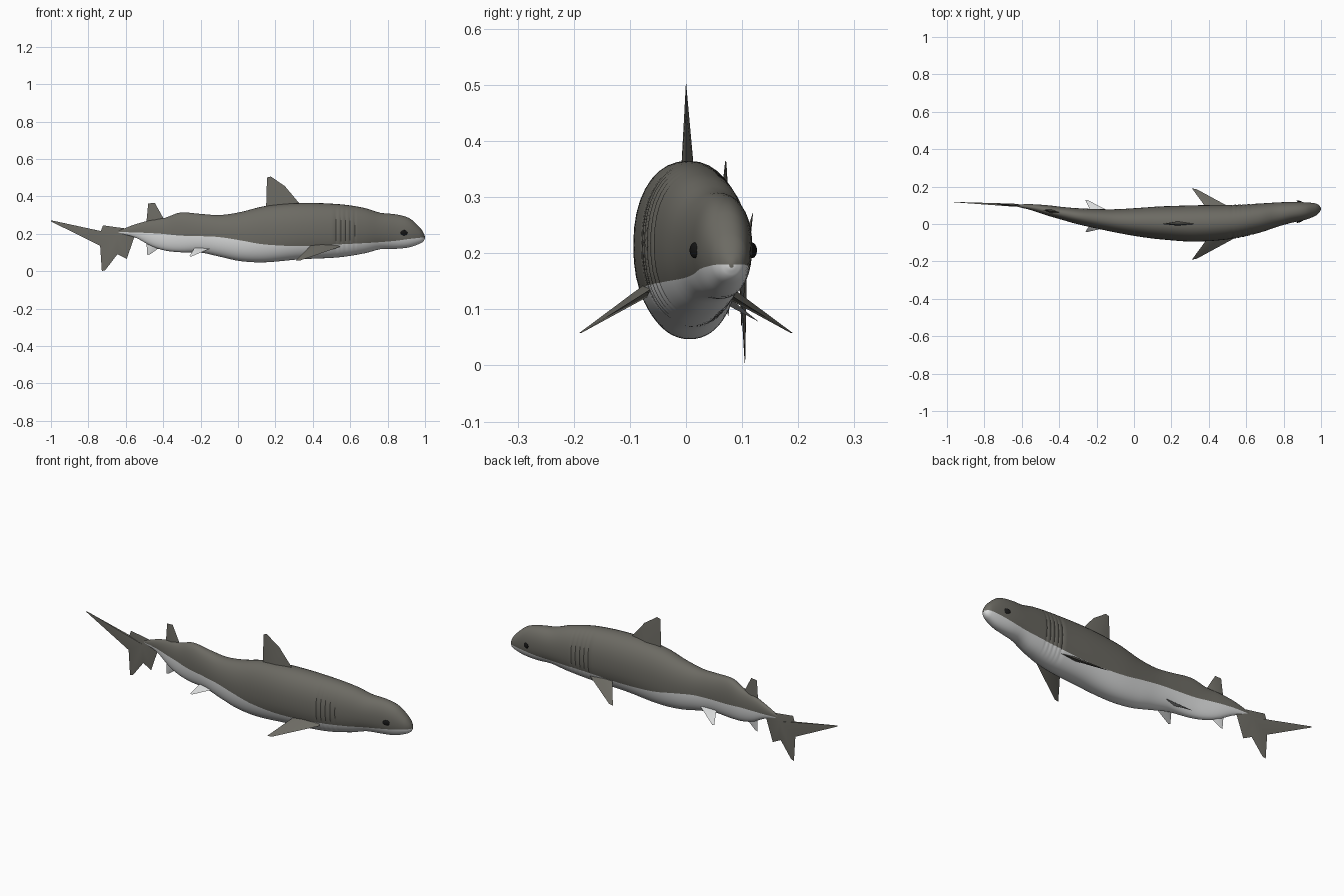
import bpy, bmesh, math
from mathutils import Vector

if "Cube" in bpy.data.objects:
    bpy.data.objects.remove(bpy.data.objects["Cube"])


def material(name, rgb):
    m = bpy.data.materials.new(name)
    m.diffuse_color = (*rgb, 1)
    m.use_nodes = True
    m.node_tree.nodes["Principled BSDF"].inputs["Base Color"].default_value = m.diffuse_color
    return m


GREY = material("grey back", (0.15, 0.145, 0.125))
PALE = material("pale belly", (0.70, 0.71, 0.71))
BLACK = material("black eye", (0.008, 0.008, 0.008))


def make(name, bm, mats, angle=30):
    bmesh.ops.recalc_face_normals(bm, faces=bm.faces)
    me = bpy.data.meshes.new(name)
    bm.to_mesh(me)
    bm.free()
    for m in mats:
        me.materials.append(m)
    ob = bpy.data.objects.new(name, me)
    bpy.context.collection.objects.link(ob)
    bpy.ops.object.select_all(action='DESELECT')
    ob.select_set(True)
    bpy.context.view_layer.objects.active = ob
    bpy.ops.object.shade_smooth_by_angle(angle=math.radians(angle))
    return ob


# Body stations: x, top z, bottom z, centre y, half width, colour line z
ROWS = [
    (-.64, .215, .203, .100, .004, .209), (-.55, .250, .180, .090, .016, .207),
    (-.46, .274, .132, .072, .028, .203), (-.39, .285, .110, .058, .034, .198),
    (-.31, .313, .101, .043, .042, .190), (-.20, .306, .099, .028, .052, .187),
    (-.10, .300, .078, .017, .062, .182), (.01, .315, .054, .010, .075, .165),
    (.14, .347, .047, .006, .088, .143), (.33, .364, .063, .003, .097, .134),
    (.54, .358, .074, .013, .090, .143), (.68, .337, .096, .033, .077, .150),
    (.76, .312, .117, .049, .066, .155), (.84, .304, .119, .062, .056, .162),
    (.915, .284, .127, .069, .047, .172), (.97, .236, .146, .077, .033, .178),
    (.99, .208, .158, .080, .020, .180), (1.0, .184, .174, .081, .004, .180)]
GILLS = [.525, .55, .575, .60, .625]


def station(x):
    """Smooth interpolation of the station rows at x."""
    i = max(k for k in range(len(ROWS) - 1) if ROWS[k][0] <= x + 1e-9)
    a, b = ROWS[i], ROWS[i + 1]
    p, q = ROWS[max(i - 1, 0)], ROWS[min(i + 2, len(ROWS) - 1)]
    h = b[0] - a[0]
    t = (x - a[0]) / h
    out = []
    for c in range(1, 6):
        m0 = (b[c] - p[c]) / (b[0] - p[0]) * h
        m1 = (q[c] - a[c]) / (q[0] - a[0]) * h
        out.append((2*t**3 - 3*t*t + 1) * a[c] + (t**3 - 2*t*t + t) * m0
                   + (3*t*t - 2*t**3) * b[c] + (t**3 - t*t) * m1)
    return out


def power(v, e):
    return math.copysign(abs(v) ** e, v)


# Body: rings split at the colour line, with gill grooves
N = 24
xs = []
for a, b in zip(ROWS, ROWS[1:]):
    n = max(3, int((b[0] - a[0]) / .02))
    xs += [a[0] + (b[0] - a[0]) * k / n for k in range(n)]
xs = [x for x in xs if not any(abs(x - g) < .009 for g in GILLS)] + [1.0]
xs = sorted(xs + [g + d for g in GILLS for d in (-.006, 0, .006)])
bm = bmesh.new()
rings = []
for x in xs:
    top, bot, yc, hw, line = station(x)
    zc, hz = (top + bot) / 2, (top - bot) / 2
    a0 = math.asin(max(-.9, min(.9, power((line - zc) / hz, 1.1))))
    angles = [a0 + (math.pi - 2 * a0) * k / N for k in range(N)]
    angles += [math.pi - a0 + (math.pi + 2 * a0) * k / N for k in range(N)]
    groove = .035 if x in GILLS else 0
    ring = []
    for t in angles:
        c, s = math.cos(t), math.sin(t)
        y = hw * power(c, 1 / 1.1) * (1 - groove * abs(c))
        ring.append(bm.verts.new((x, yc + y, zc + hz * power(s, 1 / 1.1))))
    rings.append(ring)
for r, s in zip(rings, rings[1:]):
    for k in range(2 * N):
        j = (k + 1) % (2 * N)
        bm.faces.new((r[k], r[j], s[j], s[k])).material_index = int(k >= N)
bm.faces.new(rings[0])
bm.faces.new(rings[-1])
make("body", bm, [GREY, PALE], 40)


def fin(name, outline, mid, half, mat):
    """Thin fin: an outline swelling to a thick point near its root."""
    pts = [Vector(p) for p in outline]
    n = (pts[1] - pts[0]).cross(pts[2] - pts[0]).normalized()
    bm = bmesh.new()
    vs = [bm.verts.new(p) for p in pts]
    for side in (1, -1):
        apex = bm.verts.new(Vector(mid) + n * half * side)
        for a, b in zip(vs, vs[1:] + vs[:1]):
            bm.faces.new((a, b, apex))
    make(name, bm, [mat], 30)


# Fins on the centre line
fin("dorsal_fin", [(.15, 0, .33), (.155, 0, .50), (.175, 0, .506), (.25, 0, .455),
                   (.33, 0, .36), (.33, 0, .33)], (.24, .003, .34), .012, GREY)
fin("second_dorsal_fin", [(-.49, .076, .26), (-.48, .072, .362), (-.445, .070, .365),
                          (-.40, .062, .285), (-.40, .062, .25)],
    (-.44, .068, .26), .010, GREY)
fin("anal_fin", [(-.49, .078, .16), (-.485, .076, .085), (-.47, .075, .09),
                 (-.40, .062, .14), (-.40, .062, .16)],
    (-.44, .068, .15), .009, PALE)

# Paired fins
for side, label in ((1, "left"), (-1, "right")):
    fin(label + "_pectoral_fin",
        [(.545, side * .072, .130), (.335, side * .186, .058), (.31, side * .19, .058),
         (.385, side * .088, .132), (.39, side * .05, .150), (.53, side * .05, .145)],
        (.46, side * .06, .140), .012, GREY)
    fin(label + "_pelvic_fin",
        [(-.14, .027 + side * .045, .125), (-.25, .043 + side * .086, .078),
         (-.26, .043 + side * .084, .080), (-.235, .036 + side * .040, .120),
         (-.225, .036 + side * .015, .135), (-.15, .027 + side * .015, .135)],
        (-.19, .03 + side * .02, .130), .009, PALE)

# Tail: long upper lobe and pointed lower lobe, following the body bend
TAIL = [(-1, .272), (-.733, .214), (-.722, .245), (-.58, .225), (-.54, .205),
        (-.555, .18), (-.595, .065), (-.645, .09), (-.71, .005), (-.728, .0),
        (-.737, .135), (-1, .266)]
fin("tail_fin", [(x, .1 + .05 * (-.62 - x), z) for x, z in TAIL],
    (-.645, .101, .195), .008, GREY)

# Eyes
ex = .888
top, bot, yc, hw, line = station(ex)
for side, label in ((1, "left"), (-1, "right")):
    bm = bmesh.new()
    bmesh.ops.create_uvsphere(bm, u_segments=20, v_segments=12, radius=1)
    for v in bm.verts:
        v.co = (ex + .019 * v.co.x, yc + side * hw + .006 * v.co.y - side * v.co.x * .007,
                .205 + .014 * v.co.z)
    make(label + "_eye", bm, [BLACK])
